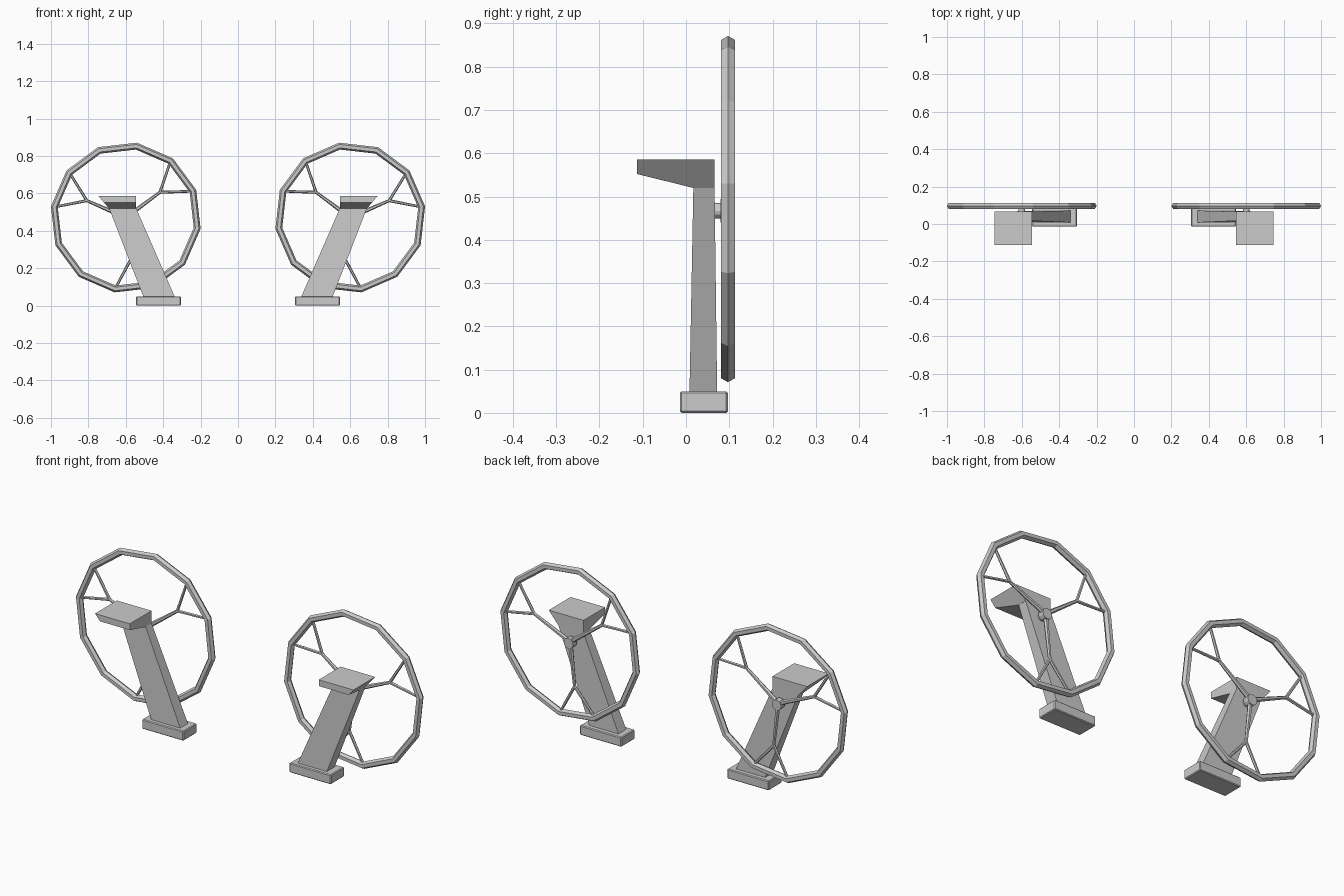
import bpy, bmesh
from math import cos, sin, pi, radians
from mathutils import Vector

if "Cube" in bpy.data.objects:
    bpy.data.objects.remove(bpy.data.objects["Cube"])

CX, CY, CZ = -0.6, 0.097, 0.471      # wheel centre (left side; right is mirrored)
PHASE = 21.5                         # rim corner angle in degrees


def mirror(obj):
    m = obj.modifiers.new("mirror", 'MIRROR')
    m.use_mirror_merge = False
    return obj


def from_bmesh(bm, name):
    bmesh.ops.recalc_face_normals(bm, faces=bm.faces)
    me = bpy.data.meshes.new(name)
    bm.to_mesh(me)
    bm.free()
    obj = bpy.data.objects.new(name, me)
    bpy.context.collection.objects.link(obj)
    return mirror(obj)


def bridge(name, ring_a, ring_b):
    """Solid between two matching outlines."""
    bm = bmesh.new()
    a = [bm.verts.new(p) for p in ring_a]
    b = [bm.verts.new(p) for p in ring_b]
    bm.faces.new(a)
    bm.faces.new(b)
    n = len(a)
    for i in range(n):
        bm.faces.new((a[i], a[(i + 1) % n], b[(i + 1) % n], b[i]))
    return from_bmesh(bm, name)


def rect(x0, x1, y0, y1, z):
    return [(x0, y0, z), (x1, y0, z), (x1, y1, z), (x0, y1, z)]


def add_rod(bm, p, q, r1, r2, sides=6):
    d = q - p
    mat = d.to_track_quat('Z', 'Y').to_matrix().to_4x4()
    mat.translation = (p + q) / 2
    bmesh.ops.create_cone(bm, cap_ends=True, segments=sides, radius1=r1,
                          radius2=r2, depth=d.length, matrix=mat)


def polar(deg, r):
    a = radians(deg)
    return Vector((CX + r * cos(a), CY, CZ + r * sin(a)))


# base foot with softened edges
foot = bridge("foot", rect(-0.545, -0.305, -0.014, 0.097, 0.0),
              rect(-0.545, -0.305, -0.014, 0.097, 0.05))
bev = foot.modifiers.new("bevel", 'BEVEL')
bev.width, bev.segments = 0.004, 1

# leaning post
bridge("post", rect(-0.505, -0.337, 0.008, 0.072, 0.045),
       rect(-0.69, -0.545, 0.017, 0.066, 0.522))

# wedge-shaped top plate, outer side slanting outwards
profile = [(-0.113, 0.585), (0.066, 0.585), (0.066, 0.52), (0.016, 0.52), (-0.113, 0.552)]
bridge("top_plate", [(-0.69 - (z - 0.52) * 0.85, y, z) for y, z in profile],
       [(-0.545, y, z) for y, z in profile])

# twelve-sided rim with six-sided section
bpy.ops.mesh.primitive_torus_add(
    major_segments=12, minor_segments=6, major_radius=0.386, minor_radius=0.0185,
    location=(CX, CY, CZ), rotation=(pi / 2, -radians(PHASE), 0))
rim = bpy.context.object
rim.name = "wheel_rim"
bpy.ops.object.transform_apply(location=True, rotation=True, scale=True)
bpy.ops.object.shade_flat()
mirror(rim)

# three forked spokes, each branching to two rim corners
bm = bmesh.new()
for k in range(3):
    mid = PHASE + 15 + 120 * k
    fork = polar(mid, 0.227)
    add_rod(bm, polar(mid, 0.01), fork, 0.012, 0.008)
    for s in (-15, 15):
        add_rod(bm, fork, polar(mid + s, 0.384), 0.008, 0.007)
from_bmesh(bm, "spokes")

# hub and axle
bm = bmesh.new()
c = Vector((CX, 0, CZ - 0.004))
add_rod(bm, c + Vector((0, 0.08, 0)), c + Vector((0, 0.112, 0)), 0.027, 0.027, 12)
add_rod(bm, c + Vector((0, 0.06, 0)), c + Vector((0, 0.082, 0)), 0.018, 0.018, 12)
from_bmesh(bm, "hub")
